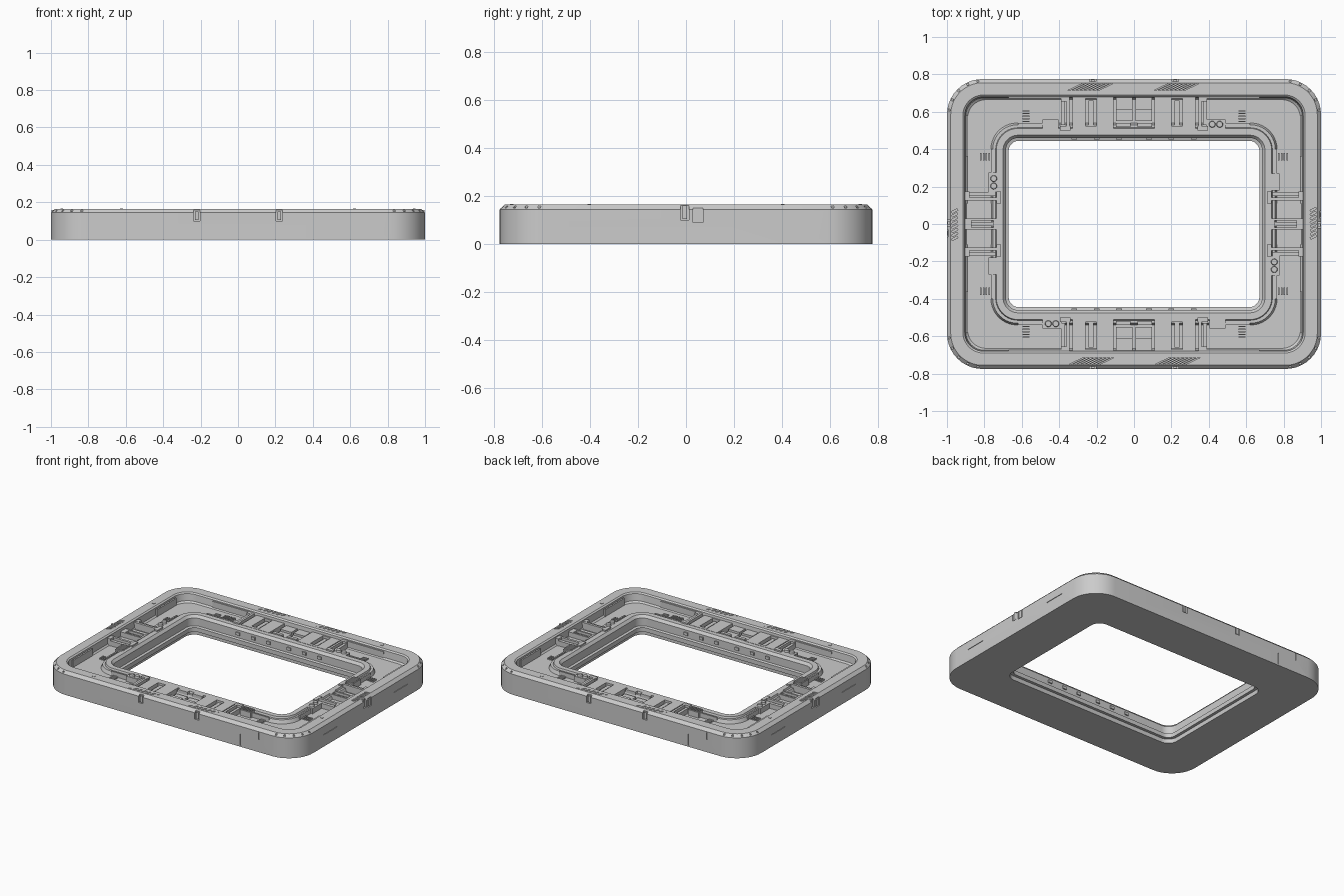
import bpy, bmesh, math
from mathutils import Matrix, Vector

HX, HY = 1.0, 0.775


def make(name, bm, smooth=True):
    bmesh.ops.recalc_face_normals(bm, faces=bm.faces)
    me = bpy.data.meshes.new(name)
    bm.to_mesh(me)
    bm.free()
    ob = bpy.data.objects.new(name, me)
    bpy.context.collection.objects.link(ob)
    if smooth:
        bpy.ops.object.select_all(action='DESELECT')
        bpy.context.view_layer.objects.active = ob
        ob.select_set(True)
        bpy.ops.object.shade_smooth_by_angle(angle=math.radians(30))
    return ob


def ring(d, z, r, n=10):
    """Rounded rectangle inset by d."""
    pts = []
    for k, (sx, sy) in enumerate([(1, 1), (-1, 1), (-1, -1), (1, -1)]):
        for i in range(n + 1):
            a = math.pi / 2 * (k + i / n)
            pts.append((sx * (HX - d - r) + r * math.cos(a),
                        sy * (HY - d - r) + r * math.sin(a), z))
    return pts


def loft(name, profile):
    bm = bmesh.new()
    rows = [[bm.verts.new(p) for p in ring(*s)] for s in profile]
    for a, b in zip(rows, rows[1:] + rows[:1]):
        for i in range(len(a)):
            j = (i + 1) % len(a)
            bm.faces.new((a[i], a[j], b[j], b[i]))
    return make(name, bm)


def box(bm, x0, x1, y0, y1, z0, z1, shear=0.0, rot=0.0):
    """Box plus its copy turned half way round the frame."""
    c = Vector(((x0 + x1) / 2, (y0 + y1) / 2, (z0 + z1) / 2))
    sh = Matrix.Identity(4)
    sh[0][1] = shear
    for turn in (0, math.pi):
        m = (Matrix.Rotation(turn, 4, 'Z') @ Matrix.Translation(c) @ Matrix.Rotation(rot, 4, 'Z')
             @ sh @ Matrix.Diagonal((x1 - x0, y1 - y0, z1 - z0, 1)))
        bmesh.ops.create_cube(bm, size=1, matrix=m)


def boxes(name, items, mx=False, my=False):
    bm = bmesh.new()
    for x0, x1, y0, y1, z0, z1 in items:
        box(bm, x0, x1, y0, y1, z0, z1)
        if mx:
            box(bm, -x1, -x0, y0, y1, z0, z1)
        if my:
            box(bm, x0, x1, -y1, -y0, z0, z1)
    return make(name, bm, False)


# Main ring: outer rim, trough, inner rim and stepped opening
frame = loft("frame", [
    (0, 0, .19), (0, .145, .19), (.02, .165, .17), (.085, .165, .11), (.095, .157, .10),
    (.10, .11, .10), (.11, .10, .10), (.235, .10, .14), (.245, .125, .13), (.26, .125, .12),
    (.264, .138, .116), (.30, .138, .08), (.315, .12, .065), (.315, .065, .065),
    (.33, .06, .055), (.33, .03, .055), (.31, .03, .07), (.31, 0, .07)])

# Cutter: slanted rim vents, wall notches, corner chamfer nicks
bm = bmesh.new()
for i in range(8):
    for c in (-.23, .23):
        x = c - .08 + i * .022
        box(bm, x - .005, x + .005, .715, .75, .145, .18, shear=.6 * .035 / .01)
    y = -.07 + i * .021
    box(bm, .942, .975, y - .005, y + .005, .145, .18, rot=.5)
for x in (-.22, .22):
    box(bm, x - .017, x + .017, .762, .79, .10, .18)
box(bm, .985, 1.02, -.022, .012, .10, .18)
box(bm, .992, 1.02, .03, .07, .09, .15)
for s in (1, -1):
    for deg in (8, 26, 45, 64, 82):
        a = math.radians(deg)
        x, y = .81 + .187 * math.cos(a), .585 + .187 * math.sin(a)
        box(bm, s * x - .012, s * x + .012, y - .006, y + .006, .15, .18, rot=s * a)
    # Panel lines round the outer wall
    box(bm, .996, 1.02, s * .395 - .075, s * .395 + .075, .083, .088)
box(bm, -.565, -.56, .77, .79, .01, .09)
box(bm, -.71, -.705, .77, .79, .09, .14)
cutter = make("detail_cutter", bm, False)
cutter.hide_render = True
cutter.hide_viewport = True
mod = frame.modifiers.new("details", 'BOOLEAN')
mod.object = cutter
mod.operation = 'DIFFERENCE'
mod.solver = 'EXACT'

# Plates bridging the trough, each a frame around a slot
boxes("bridge_plates", [
    (.11, .20, .505, .69, .09, .14), (.26, .33, .505, .69, .09, .14),
    (.20, .26, .67, .69, .09, .14), (.20, .26, .505, .525, .09, .14),
    (.217, .243, .53, .66, .09, .128)], mx=True)
boxes("center_plates", [(.008, .095, .55, .69, .09, .115), (.008, .095, .61, .69, .09, .13)], mx=True)
boxes("center_latches", [(.02, .095, .518, .54, .12, .142)], mx=True)

# Long side bracket rails
boxes("long_side_rails", [
    (.345, .36, .51, .68, .09, .148), (.37, .39, .53, .66, .09, .135),
    (.34, .395, .50, .525, .09, .148), (.36, .39, .655, .69, .09, .15)], mx=True)

# Short side rails and middle cradle
boxes("short_side_rails", [
    (.715, .91, .125, .142, .09, .148), (.74, .885, .15, .172, .09, .135),
    (.71, .735, .11, .175, .09, .148), (.88, .91, .14, .175, .09, .15),
    (.735, .88, .018, .03, .09, .14)], my=True)
boxes("short_side_cradle", [
    (.735, .875, -.01, .01, .09, .128), (.735, .75, -.03, .03, .09, .14),
    (.87, .905, -.03, .03, .09, .14), (.735, .90, -.11, .11, .09, .106)])

# Trim strips along the trough edge
boxes("long_trim", [(.38, .67, .672, .682, .10, .15)], mx=True)
boxes("short_trim", [(.888, .898, .36, .58, .10, .15)], my=True)
boxes("inner_long_trim", [(.40, .62, .53, .54, .10, .132)], mx=True)
boxes("inner_short_trim", [(.755, .765, .18, .40, .10, .132)], my=True)

# Cooling fins on the trough floor
boxes("long_fins", [(.56, .597, .545 + i * .014, .552 + i * .014, .095, .11) for i in range(5)], mx=True)
boxes("short_fins", [(.755 + i * .015, .763 + i * .015, .34, .38, .095, .11) for i in range(5)], my=True)

# Ribbed grille pads
bm = bmesh.new()
box(bm, -.49, -.405, .508, .558, .09, .14)
box(bm, .722, .778, .18, .27, .09, .14)
for i in range(6):
    box(bm, -.486 + i * .014, -.479 + i * .014, .51, .556, .14, .147)
    box(bm, .724, .776, .185 + i * .014, .192 + i * .014, .14, .147)
make("grille_pads", bm, False)

# Twin-knob units
bm = bmesh.new()
box(bm, .388, .488, .508, .558, .09, .138)
box(bm, .722, .778, -.275, -.17, .09, .138)
make("knob_bases", bm, False)
bm = bmesh.new()
for x, y in ((.418, .533), (.458, .533), (.75, -.243), (.75, -.203)):
    for s in (1, -1):
        bmesh.ops.create_cone(bm, cap_ends=True, segments=20, radius1=.018, radius2=.015,
                              depth=.016, matrix=Matrix.Translation((s * x, s * y, .144)))
make("knobs", bm)

# Clips set in the outer wall notches
boxes("long_wall_clips", [(.21, .23, .755, .772, .105, .15)], mx=True)
boxes("short_wall_clips", [(.98, .996, -.014, .004, .105, .16), (.985, .997, .038, .062, .095, .14)])

# Small studs on the outer rim
boxes("rim_studs", [(.615, .632, .717, .733, .16, .167), (.935, .95, -.41, -.395, .16, .167)])

# Small lamps along the inner opening wall
boxes("inner_wall_lamps", [(x - .015, x + .015, .452, .47, .085, .105) for x in (.08, .2, .32)], mx=True)
